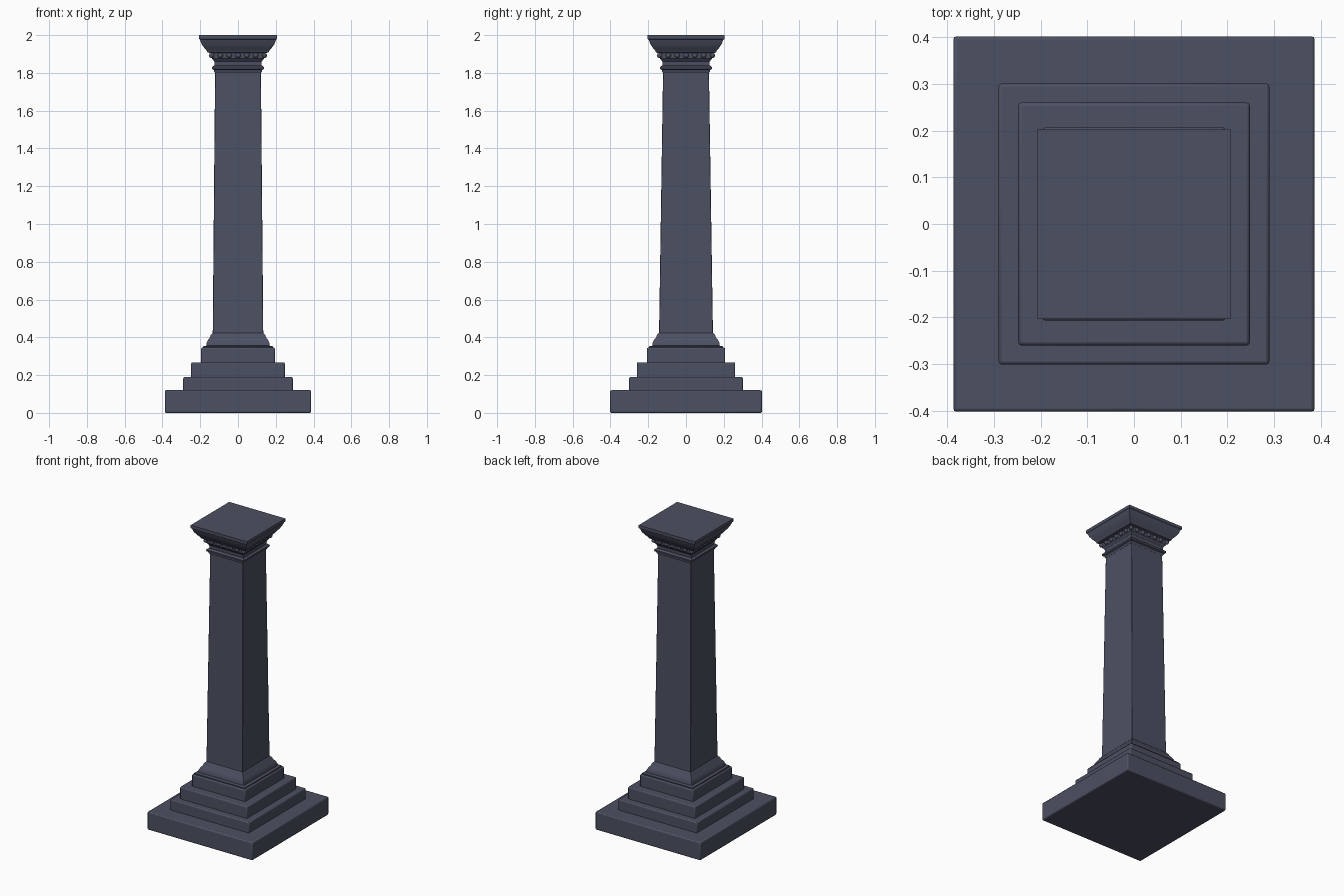
import bpy, bmesh
from mathutils import Matrix

cube = bpy.data.objects.get("Cube")
if cube:
    bpy.data.objects.remove(cube, do_unlink=True)

stone = bpy.data.materials.new("slate_stone")
stone.use_nodes = True
COLOUR = (0.073, 0.080, 0.122, 1)
stone.diffuse_color = COLOUR
stone.node_tree.nodes["Principled BSDF"].inputs["Base Color"].default_value = COLOUR


def finish(name, bm, bevel=0.0):
    bmesh.ops.recalc_face_normals(bm, faces=bm.faces)
    mesh = bpy.data.meshes.new(name)
    bm.to_mesh(mesh)
    bm.free()
    mesh.materials.append(stone)
    obj = bpy.data.objects.new(name, mesh)
    bpy.context.collection.objects.link(obj)
    if bevel:
        mod = obj.modifiers.new("soft_edges", "BEVEL")
        mod.width = bevel
        mod.segments = 2
    bpy.ops.object.select_all(action="DESELECT")
    bpy.context.view_layer.objects.active = obj
    obj.select_set(True)
    bpy.ops.object.shade_smooth_by_angle()
    return obj


def loft(name, profile, bevel=0.0):
    """Stack rectangular rings given as (half width x, half depth y, z)."""
    bm = bmesh.new()
    rings = []
    for hx, hy, z in profile:
        corners = ((-hx, -hy), (hx, -hy), (hx, hy), (-hx, hy))
        rings.append([bm.verts.new((x, y, z)) for x, y in corners])
    for low, high in zip(rings, rings[1:]):
        for i in range(4):
            j = (i + 1) % 4
            bm.faces.new((low[i], low[j], high[j], high[i]))
    bm.faces.new(rings[0][::-1])
    bm.faces.new(rings[-1])
    return finish(name, bm, bevel)


def block(name, hx, hy, z0, z1):
    return loft(name, [(hx, hy, z0), (hx, hy, z1)], 0.007)


# Stepped base
block("plinth", 0.387, 0.402, 0, 0.12)
block("lower_step", 0.290, 0.301, 0.11, 0.19)
block("middle_step", 0.248, 0.260, 0.18, 0.268)
block("upper_step", 0.196, 0.207, 0.26, 0.345)

# Curved moulding between steps and shaft
loft("base_moulding", [
    (0.186, 0.197, 0.335), (0.186, 0.197, 0.352), (0.168, 0.178, 0.356),
    (0.166, 0.176, 0.372), (0.158, 0.168, 0.388), (0.148, 0.158, 0.400),
    (0.144, 0.154, 0.412), (0.133, 0.143, 0.424)])

# Tapered shaft
loft("shaft", [(0.134, 0.143, 0.40), (0.121, 0.121, 1.84)], 0.003)

# Neck ring and capital
loft("neck_ring", [
    (0.122, 0.122, 1.800), (0.127, 0.127, 1.808), (0.127, 0.127, 1.815),
    (0.137, 0.137, 1.820), (0.138, 0.138, 1.831), (0.127, 0.127, 1.840)])
loft("capital", [
    (0.123, 0.123, 1.830), (0.125, 0.125, 1.860), (0.133, 0.133, 1.870),
    (0.138, 0.138, 1.876), (0.140, 0.140, 1.904), (0.161, 0.159, 1.908),
    (0.166, 0.163, 1.918), (0.178, 0.174, 1.931), (0.193, 0.189, 1.953),
    (0.201, 0.197, 1.975), (0.207, 0.203, 1.980), (0.207, 0.203, 2.000)])

# Row of worn carved beads under the capital
bm = bmesh.new()
COUNT, REACH, BEAD_Z = 6, 0.140, 1.892
for side in range(4):
    turn = Matrix.Rotation(side * 1.5707963, 4, "Z")
    for i in range(COUNT):
        x = REACH * (2 * i / COUNT - 1)
        place = turn @ Matrix.Translation((x, -REACH, BEAD_Z))
        bmesh.ops.create_uvsphere(
            bm, u_segments=12, v_segments=8, radius=0.013,
            matrix=place @ Matrix.Diagonal((1.1, 1, 1, 1)))
finish("capital_beads", bm)
